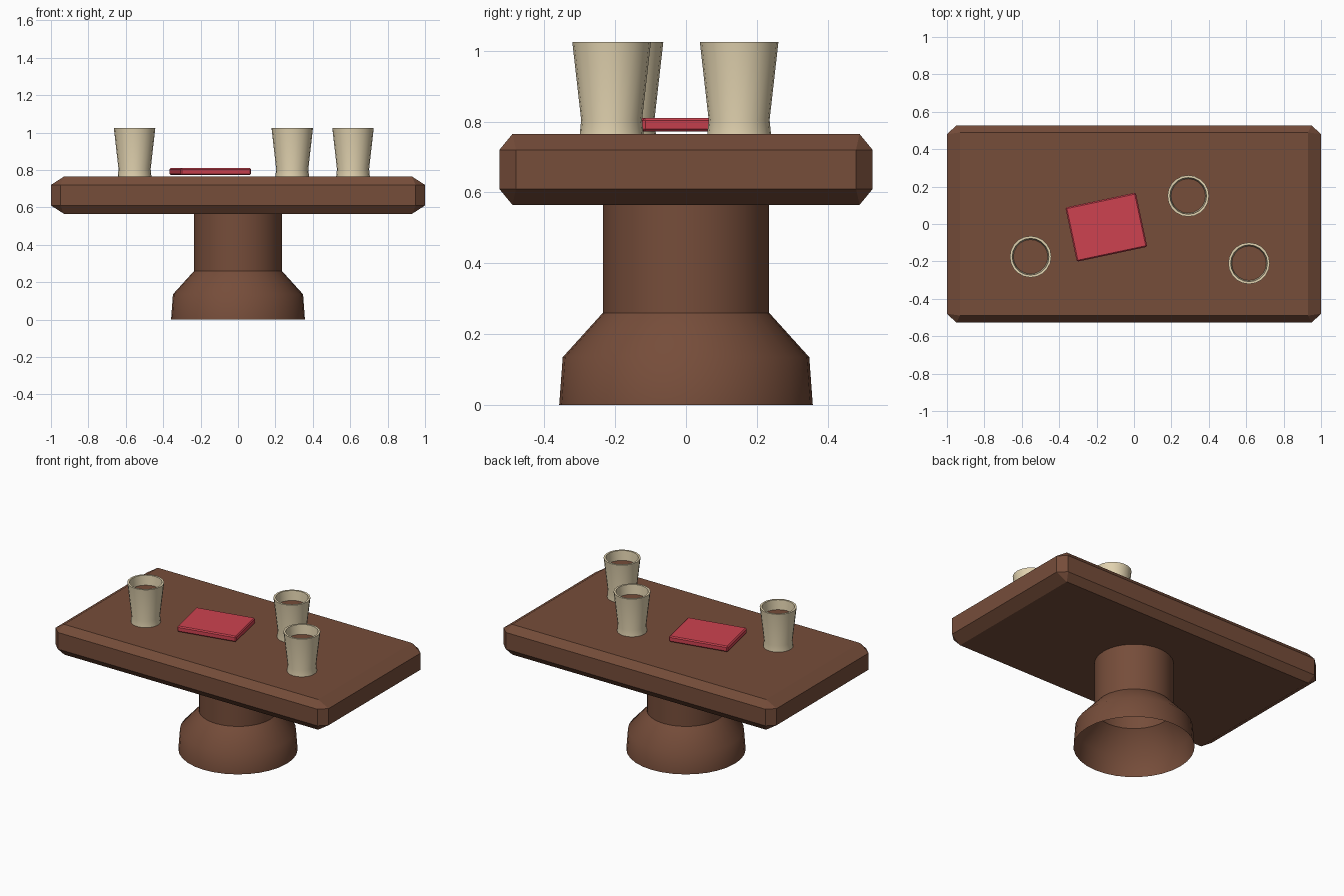
import bpy, bmesh, math

if "Cube" in bpy.data.objects:
    bpy.data.objects.remove(bpy.data.objects["Cube"])


def material(name, rgb):
    # sRGB 0-255 to linear
    lin = [((c / 255 + 0.055) / 1.055) ** 2.4 for c in rgb]
    m = bpy.data.materials.new(name)
    m.diffuse_color = (*lin, 1)
    m.use_nodes = True
    m.node_tree.nodes["Principled BSDF"].inputs["Base Color"].default_value = m.diffuse_color
    return m


WOOD = material("brown wood", (118, 77, 58))
CREAM = material("cream ceramic", (225, 210, 175))
RED = material("red cover", (205, 66, 80))


def make(name, bm, mat, loc=(0, 0, 0), rot=0, smooth=None):
    me = bpy.data.meshes.new(name)
    bm.to_mesh(me)
    bm.free()
    me.materials.append(mat)
    ob = bpy.data.objects.new(name, me)
    bpy.context.collection.objects.link(ob)
    ob.location = loc
    ob.rotation_euler.z = rot
    if smooth:
        bpy.ops.object.select_all(action='DESELECT')
        ob.select_set(True)
        bpy.context.view_layer.objects.active = ob
        bpy.ops.object.shade_smooth_by_angle(angle=math.radians(smooth))
    return ob


def lathe(profile, sides):
    # open surface of revolution; profile runs upward on the outside
    bm = bmesh.new()
    rings = [[bm.verts.new((r * math.cos(2 * math.pi * i / sides),
                            r * math.sin(2 * math.pi * i / sides), z))
              for i in range(sides)] for r, z in profile]
    for a, b in zip(rings, rings[1:]):
        for i in range(sides):
            j = (i + 1) % sides
            bm.faces.new((a[i], a[j], b[j], b[i]))
    return bm


# table top: chamfered slab, hull of the three points at each corner
bm = bmesh.new()
for sx in (-1, 1):
    for sy in (-1, 1):
        for sz in (-1, 1):
            for x, y, z in ((0.93, 0.49, 0.1), (1.0, 0.48, 0.055), (0.95, 0.527, 0.055)):
                bm.verts.new((sx * x, sy * y, sz * z))
bmesh.ops.convex_hull(bm, input=bm.verts[:])
bmesh.ops.dissolve_limit(bm, angle_limit=0.01, verts=bm.verts[:], edges=bm.edges[:])
bmesh.ops.recalc_face_normals(bm, faces=bm.faces[:])
make("table_top", bm, WOOD, (0, 0, 0.665))

# pedestal: hollow turned column, open underneath
make("pedestal", lathe([(0.358, 0), (0.348, 0.135), (0.235, 0.26), (0.235, 0.565)], 32),
     WOOD, smooth=40)

# cups with a drink surface inside
for n, (x, y) in enumerate(((-0.553, -0.175), (0.29, 0.15), (0.615, -0.21)), 1):
    make(f"cup_{n}", lathe([(0.09, 0), (0.086, 0.04), (0.111, 0.26),
                            (0.098, 0.26), (0.092, 0.195)], 20),
         CREAM, (x, y, 0.765), smooth=40)
    bm = bmesh.new()
    bmesh.ops.create_circle(bm, cap_ends=True, segments=20, radius=0.0925)
    make(f"drink_{n}", bm, WOOD, (x, y, 0.962))

# book: thin slab with small chamfers
bm = bmesh.new()
bmesh.ops.create_cube(bm, size=1)
bmesh.ops.scale(bm, vec=(0.385, 0.296, 0.038), verts=bm.verts[:])
bmesh.ops.bevel(bm, geom=bm.edges[:], offset=0.007, segments=1, affect='EDGES')
make("book", bm, RED, (-0.148, -0.017, 0.791), math.radians(12))
